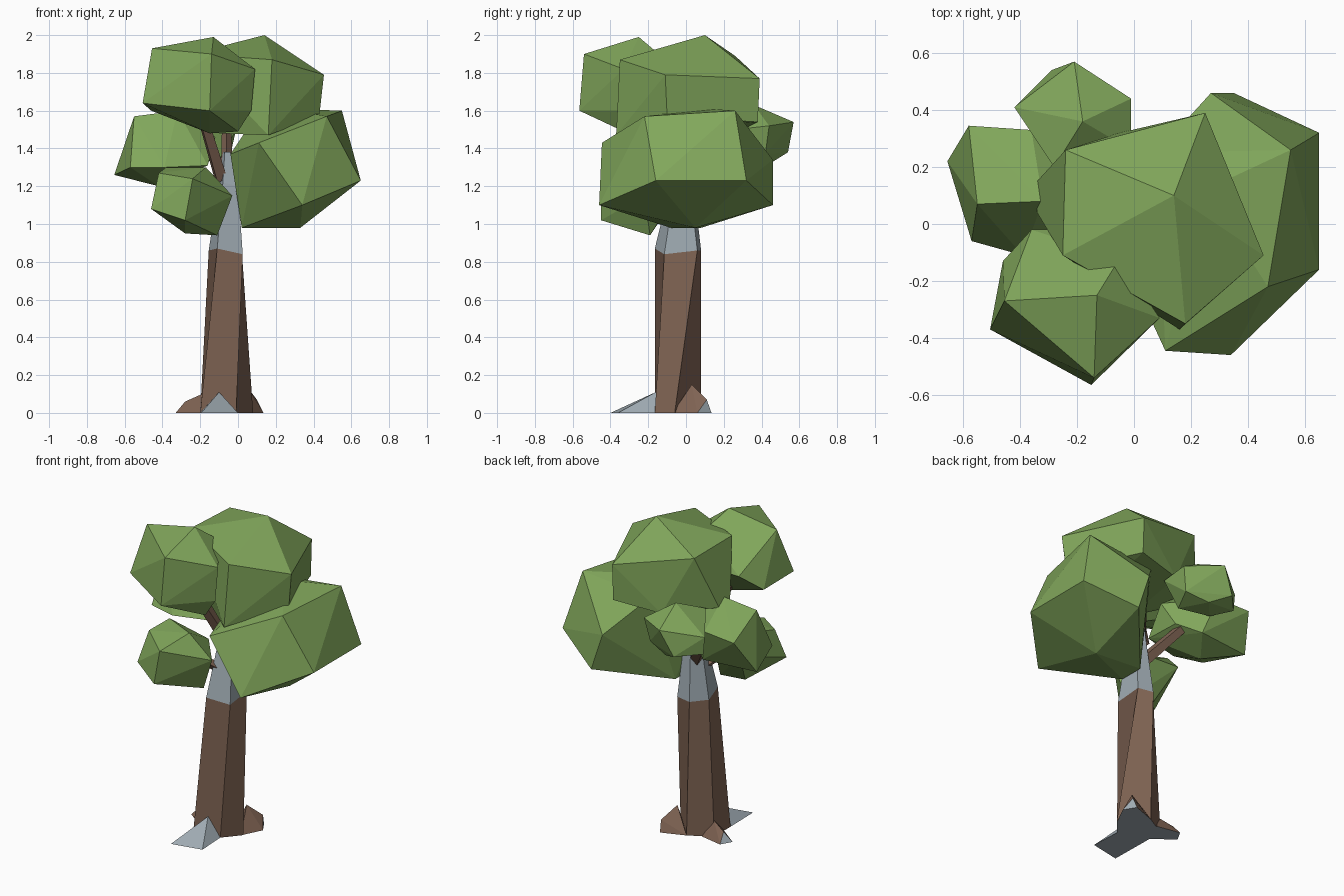
import bpy, bmesh, math
from mathutils import Vector

cube = bpy.data.objects.get("Cube")
if cube:
    bpy.data.objects.remove(cube, do_unlink=True)

UNIT = 0.01  # points below are written in hundredths


def make_material(name, colour):
    mat = bpy.data.materials.new(name)
    mat.use_nodes = True
    mat.diffuse_color = (*colour, 1)
    mat.node_tree.nodes["Principled BSDF"].inputs["Base Color"].default_value = (*colour, 1)
    return mat


leaf_green = make_material("leaf green", (0.22, 0.385, 0.105))
bark_brown = make_material("bark brown", (0.212, 0.125, 0.086))
pale_bark = make_material("pale bark grey", (0.35, 0.41, 0.45))


def finish(name, bm, materials):
    bmesh.ops.recalc_face_normals(bm, faces=bm.faces)
    mesh = bpy.data.meshes.new(name)
    bm.to_mesh(mesh)
    bm.free()
    for mat in materials:
        mesh.materials.append(mat)
    obj = bpy.data.objects.new(name, mesh)
    bpy.context.scene.collection.objects.link(obj)
    return obj


def faceted_solid(name, mat, points):
    """Flat-faced convex lump stretched over a few corner points."""
    bm = bmesh.new()
    for point in points:
        bm.verts.new(Vector(point) * UNIT)
    bmesh.ops.convex_hull(bm, input=bm.verts)
    loose = [v for v in bm.verts if not v.link_faces]
    bmesh.ops.delete(bm, geom=loose, context="VERTS")
    bmesh.ops.dissolve_limit(bm, angle_limit=math.radians(5), verts=bm.verts, edges=bm.edges)
    return finish(name, bm, [mat])


def paint_end(obj, direction):
    """Bare wood on the face that looks most along the root, and on the sole."""
    obj.data.materials.append(pale_bark)
    outward = Vector(direction).normalized()
    end = max(obj.data.polygons, key=lambda face: face.normal.dot(outward))
    end.material_index = 1
    for face in obj.data.polygons:
        if face.normal.z < -0.9:
            face.material_index = 1


def loft(name, rings, materials, colour_of_band):
    """Skin matching rings of points, one material per band."""
    bm = bmesh.new()
    loops = [[bm.verts.new(Vector(p) * UNIT) for p in ring] for ring in rings]
    for band, (low, high) in enumerate(zip(loops, loops[1:])):
        count = len(low)
        for i in range(count):
            j = (i + 1) % count
            face = bm.faces.new((low[i], low[j], high[j], high[i]))
            face.material_index = colour_of_band[band]
    bm.faces.new(loops[0]).material_index = 1
    bm.faces.new(loops[-1]).material_index = colour_of_band[-1]
    return finish(name, bm, materials)


def branch(name, mat, start, end, start_radius, end_radius):
    """Tapered four-sided limb."""
    start, end = Vector(start) * UNIT, Vector(end) * UNIT
    axis = end - start
    bm = bmesh.new()
    bmesh.ops.create_cone(bm, cap_ends=True, segments=4, radius1=start_radius * UNIT,
                          radius2=end_radius * UNIT, depth=axis.length)
    turn = axis.to_track_quat("Z", "Y").to_matrix()
    bmesh.ops.rotate(bm, verts=bm.verts, matrix=turn)
    bmesh.ops.translate(bm, verts=bm.verts, vec=(start + end) / 2)
    return finish(name, bm, [mat])


# Five-sided trunk: brown below, pale wood above
loft("trunk", [
    [(-20, -16.5, 0), (-1, -16.5, 0), (8, -6, 0), (-6, 8, 0), (-20, 0, 0)],
    [(-11, -16.5, 87), (2.5, -11.5, 84), (2, 6, 86), (-8, 8, 86), (-15.5, -1, 86)],
    [(-8, -8, 122), (0, -6, 120), (0, 2, 120), (-6, 4, 120), (-10, -1, 122)],
    [(-7, -4, 138), (-4, -3, 138), (-4, 1, 138), (-5, 2, 138), (-8, 0, 138)],
], [bark_brown, pale_bark], [0, 1, 1])

# Limbs reaching into the leaf clumps
limbs = {
    "crown_branch": (bark_brown, (-6, 0, 130), (-6, 2, 156), 3),
    "front_branch": (bark_brown, (-9, -3, 124), (-18, -18, 154), 4),
    "side_branch": (bark_brown, (-7, 0, 110), (-24, 16, 132), 4),
    "side_branch_tip": (pale_bark, (-24, 16, 132), (-30, 21, 140), 3.2),
    "low_branch": (bark_brown, (-8, -8, 104), (-20, -22, 115), 3),
}
for name, (mat, start, end, radius) in limbs.items():
    branch(name, mat, start, end, radius, radius * 0.8)

# Root flares
faceted_solid("front_root", pale_bark,
              [(-20, -16, 0), (-1, -16, 0), (-19.5, -40, 0), (0, -36, 0), (-10, -16, 11),
               (-10, -8, 0)])
right_root = faceted_solid("right_root", bark_brown,
                           [(-20, -10, 0), (-14, 4, 0), (-33, 0, 0), (-29, 7, 0), (-28, 2, 6),
                            (-19, -1, 10)])
paint_end(right_root, (-1, 1, 0))
left_root = faceted_solid("left_root", bark_brown,
                          [(7, -7, 0), (13.5, 6, 0), (9, 13.5, 0), (-6, 8, 0), (10, 11, 7),
                           (4, 3, 15)])
paint_end(left_root, (1, 1, 0))

# Leaf clumps
faceted_solid("crown_leaves", leaf_green, [
    (14, 10, 200), (-24, 26, 189), (25, 39, 177), (45.5, -11, 179), (18, -35, 187),
    (-25, -11, 190), (43, -10, 157), (16, -37, 147), (25, 38, 154), (-34, 15, 156),
    (-34, 4, 156), (-5, 32, 151), (-10, -15, 148)])
faceted_solid("front_leaves", leaf_green, [
    (-13, -25, 199), (-45.5, -27, 193), (-14, -54, 190), (9, -33, 182), (-5, -12, 188),
    (-50.5, -37, 164), (-15, -56.5, 160), (7, -33, 160), (0, -33, 149), (-15, -22, 148),
    (-46, -13, 160), (-36, -2, 170), (-26, -2, 170)])
faceted_solid("left_leaves", leaf_green, [
    (11, -44.5, 143), (47, -22, 157), (55, 26, 160), (25, 12, 161), (27, 46, 134), (65, -16, 123),
    (65, 32, 123), (34, -46, 110), (35, 46, 110), (33, 5, 98), (2, -8, 98), (2, 8, 98),
    (-4, -12, 137), (8, 25, 155)])
faceted_solid("low_leaves", leaf_green, [
    (-42, -30, 127), (-46, -36, 108), (-28, -45, 102), (-24, -45, 124), (-17, -25, 130),
    (-38, -15, 130), (-3, -22, 115), (-11, -19, 94), (-28, -20, 95), (-36, -3, 118),
    (-18, -4, 118)])
faceted_solid("right_leaves", leaf_green, [
    (-55, 7, 157), (-58, 34.5, 147), (-65.5, 22, 126), (-57, -6, 130), (-39, -11, 130),
    (-16, -6, 131), (-42, 10, 120), (-12, 10, 146), (-36, 33, 148), (-32, 8, 160),
    (-30, 26, 126), (-18, 16, 132)])
faceted_solid("back_leaves", leaf_green, [
    (-18, 36, 163), (-42, 41, 149), (-41, 41, 138), (-29, 54, 138), (-21, 57, 154),
    (-1, 44, 152), (-1, 26, 150), (-28, 20, 156), (-18, 46, 133), (-10, 28, 134),
    (-4, 42, 137), (-32, 30, 136)])
